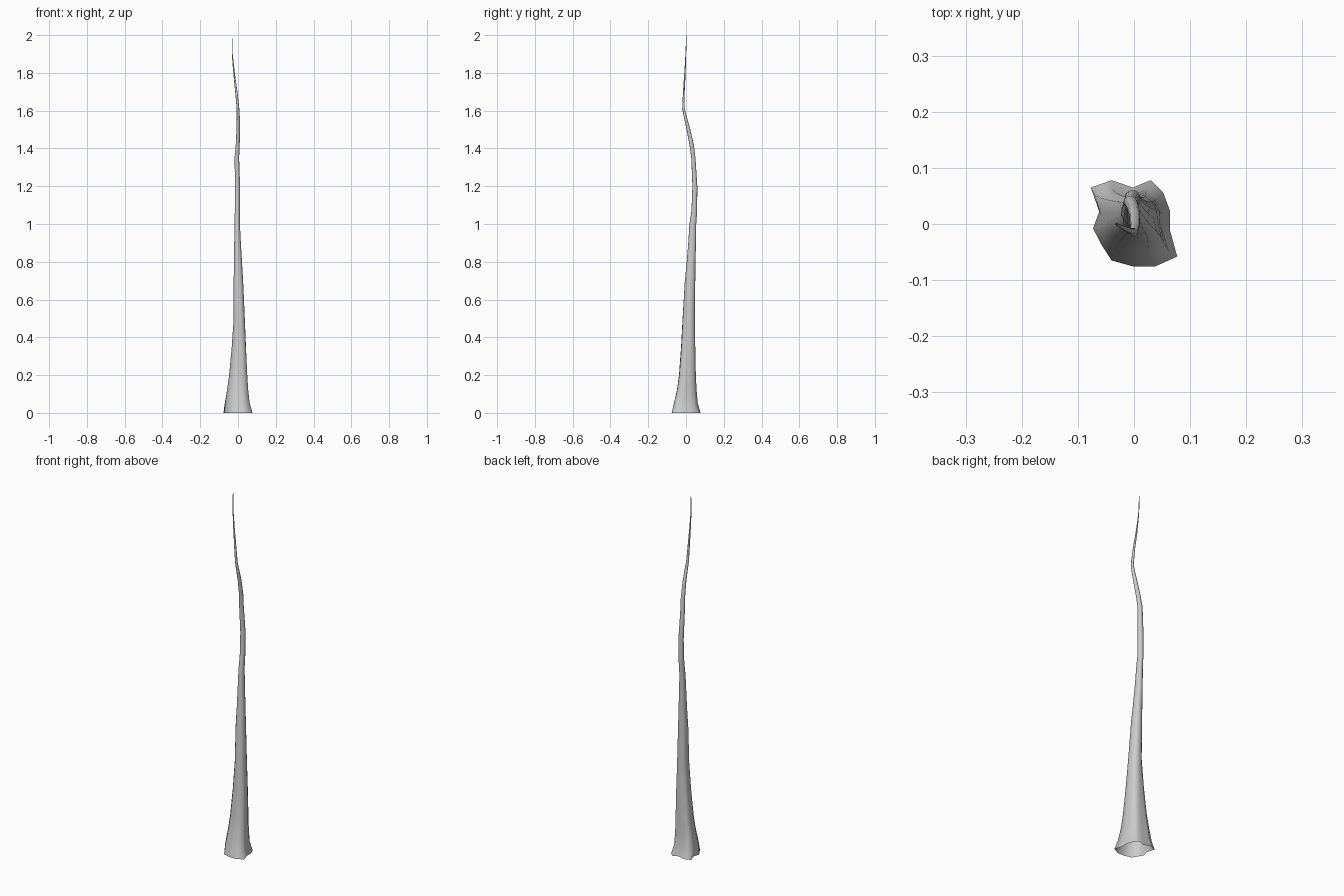
import bpy, bmesh, math

# Flared, lobed root outline (counter-clockwise seen from above)
ROOT = [(.064, -.010), (.064, .025), (.052, .057), (.030, .079), (-.002, .066),
        (-.040, .079), (-.077, .066), (-.062, .023), (-.073, -.007), (-.058, -.036),
        (-.040, -.064), (0, -.075), (.037, -.075), (.077, -.057)]

# Trunk rings: height, x min, x max, y min, y max
RINGS = [(0, -.077, .077, -.076, .078), (.05, -.070, .062, -.064, .062),
         (.12, -.058, .054, -.048, .056), (.2, -.047, .049, -.037, .052),
         (.35, -.033, .042, -.026, .049), (.5, -.023, .036, -.018, .047),
         (.7, -.023, .027, -.006, .049), (.8, -.021, .021, .004, .050),
         (.9, -.020, .015, .012, .053), (1.0, -.018, .010, .018, .054),
         (1.07, -.017, .010, .029, .059), (1.2, -.016, .011, .034, .060),
         (1.35, -.018, .006, .028, .050), (1.42, -.012, .009, .018, .041),
         (1.5, -.008, .011, .003, .023), (1.56, -.007, .010, -.010, .006),
         (1.61, -.007, .007, -.020, -.007), (1.7, -.015, -.003, -.016, -.007),
         (1.8, -.025, -.017, -.009, -.002), (1.9, -.033, -.028, -.003, .001),
         (2.0, -.033, -.031, .001, .003)]


def outline(z):
    """Root lobes fading into a round section, normalised to a unit box."""
    w = max(0.12, 1 - z / 0.6)
    pts = []
    for x, y in ROOT:
        a = math.atan2(y, x)
        pts.append((x * w + .075 * math.cos(a) * (1 - w), y * w + .075 * math.sin(a) * (1 - w)))
    xs, ys = zip(*pts)
    return [((x - min(xs)) / (max(xs) - min(xs)), (y - min(ys)) / (max(ys) - min(ys)))
            for x, y in pts]


# Loft the open-bottomed trunk
bm = bmesh.new()
loops = [[bm.verts.new((x0 + u * (x1 - x0), y0 + v * (y1 - y0), z)) for u, v in outline(z)]
         for z, x0, x1, y0, y1 in RINGS]
n = len(ROOT)
for lo, hi in zip(loops, loops[1:]):
    for i in range(n):
        j = (i + 1) % n
        bm.faces.new((lo[i], lo[j], hi[j], hi[i]))
bm.faces.new(loops[-1])
for f in bm.faces:
    f.smooth = True
mesh = bpy.data.meshes.new("tree_trunk")
bm.to_mesh(mesh)
bm.free()
trunk = bpy.data.objects.new("tree_trunk", mesh)
bpy.context.collection.objects.link(trunk)
